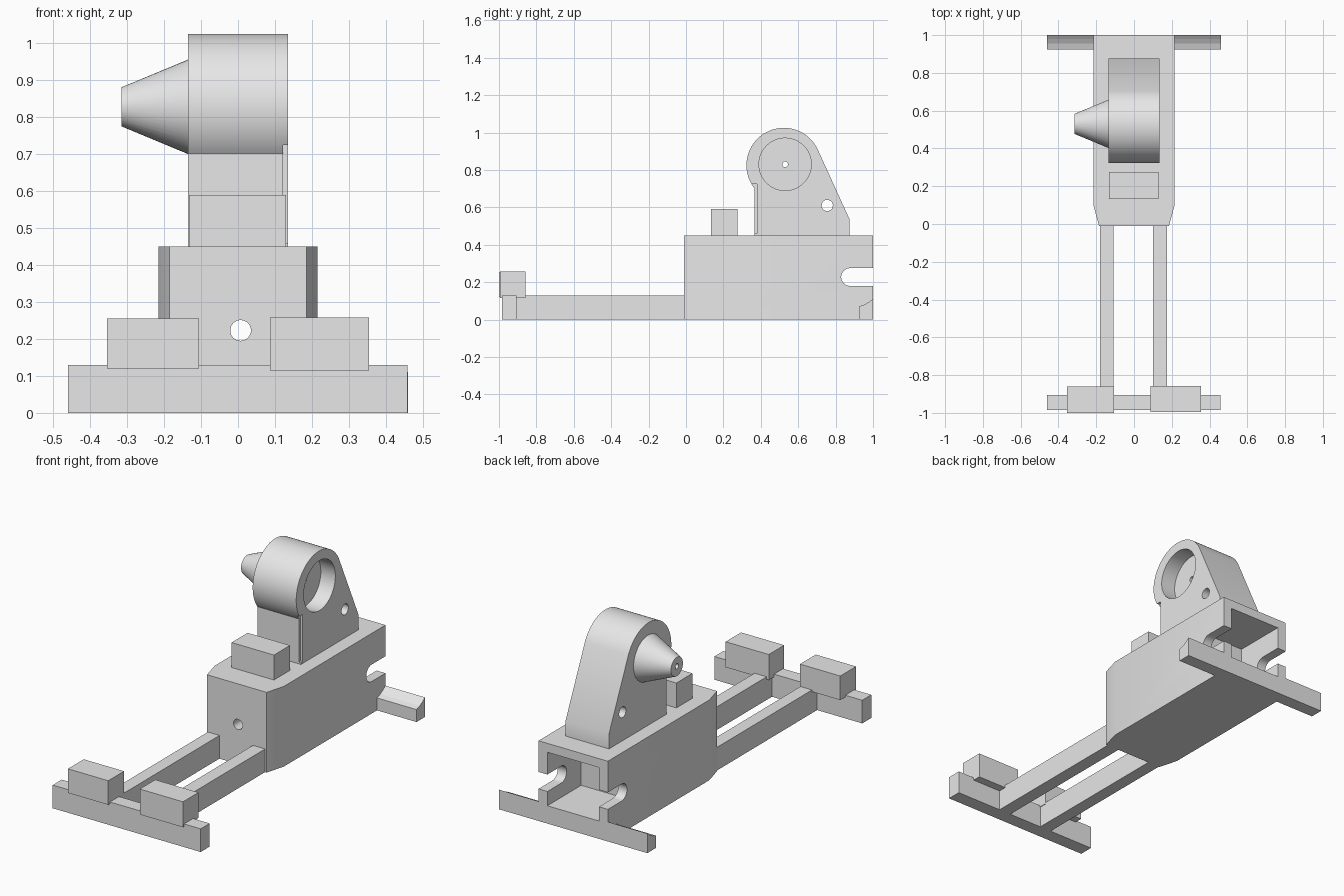
import bpy, bmesh, math
from mathutils import Matrix, Vector

if "Cube" in bpy.data.objects:
    bpy.data.objects.remove(bpy.data.objects["Cube"])

grey = bpy.data.materials.new("plain grey")
grey.diffuse_color = (0.8, 0.8, 0.8, 1)
grey.use_nodes = True
grey.node_tree.nodes["Principled BSDF"].inputs["Base Color"].default_value = grey.diffuse_color


def finish(name, bm):
    bmesh.ops.recalc_face_normals(bm, faces=bm.faces)
    mesh = bpy.data.meshes.new(name)
    bm.to_mesh(mesh)
    bm.free()
    mesh.materials.append(grey)
    ob = bpy.data.objects.new(name, mesh)
    bpy.context.collection.objects.link(ob)
    return ob


def prism(name, points, axis, lo, hi):
    """Extrude a profile: (y, z) points along x, or (x, y) points along z."""
    bm = bmesh.new()
    place = (lambda a, b: (lo, a, b)) if axis == 'x' else (lambda a, b: (a, b, lo))
    face = bm.faces.new([bm.verts.new(place(a, b)) for a, b in points])
    ext = bmesh.ops.extrude_face_region(bm, geom=[face])
    step = Vector((hi - lo, 0, 0)) if axis == 'x' else Vector((0, 0, hi - lo))
    bmesh.ops.translate(bm, vec=step, verts=[v for v in ext['geom'] if isinstance(v, bmesh.types.BMVert)])
    return finish(name, bm)


def box(name, x0, x1, y0, y1, z0, z1):
    return prism(name, [(x0, y0), (x1, y0), (x1, y1), (x0, y1)], 'z', z0, z1)


def rod(name, start, end, r0, r1, sides=48):
    start, end = Vector(start), Vector(end)
    bm = bmesh.new()
    turn = (end - start).to_track_quat('Z', 'Y').to_matrix().to_4x4()
    bmesh.ops.create_cone(bm, cap_ends=True, segments=sides, radius1=r0, radius2=r1,
                          depth=(end - start).length,
                          matrix=Matrix.Translation((start + end) / 2) @ turn)
    return finish(name, bm)


def boolean(ob, cutter, op='DIFFERENCE'):
    mod = ob.modifiers.new("cut", 'BOOLEAN')
    mod.operation, mod.solver, mod.object = op, 'EXACT', cutter
    bpy.context.view_layer.objects.active = ob
    bpy.ops.object.modifier_apply(modifier=mod.name)
    bpy.data.objects.remove(cutter)


def smooth(ob):
    bpy.ops.object.select_all(action='DESELECT')
    ob.select_set(True)
    bpy.context.view_layer.objects.active = ob
    bpy.ops.object.shade_smooth_by_angle(angle=math.radians(30))


def arc(cy, cz, r, a0, a1, n):
    angles = [math.radians(a0 + (a1 - a0) * i / n) for i in range(n + 1)]
    return [(cy + r * math.cos(a), cz + r * math.sin(a)) for a in angles]


# Main housing with tapered front, rear cavity, side slots and a front hole
body = prism("housing", [(-0.185, -0.01), (0.185, -0.01), (0.215, 0.1), (0.215, 1),
                         (-0.215, 1), (-0.215, 0.1)], 'z', 0, 0.45)
boolean(body, box("cavity_cutter", -0.16, 0.16, 0.7, 1.1, 0.10, 0.40))
slot = [(1.1, 0.275)] + arc(0.877, 0.2275, 0.0475, 90, 270, 16) + [(1.1, 0.18)]
boolean(body, prism("slot_cutter", slot, 'x', -0.3, 0.3))
boolean(body, rod("hole_cutter", (0.007, -0.1, 0.223), (0.007, 0.9, 0.223), 0.028, 0.028, 32))
smooth(body)

# Rear cross bar ends with a curved sloping top
rear = [(0.925, 0), (1, 0), (1, 0.11), (0.98, 0.095), (0.955, 0.08), (0.925, 0.07)]
for name, x0, x1 in (("rear_bar_left", -0.46, -0.2), ("rear_bar_right", 0.2, 0.46)):
    prism(name, rear, 'x', x0, x1)

# Front frame: rails, cross bar and blocks
box("rail_left", -0.18, -0.108, -0.92, 0, 0, 0.13)
box("rail_right", 0.1, 0.175, -0.92, 0, 0, 0.13)
box("front_bar", -0.46, 0.458, -0.985, -0.905, 0, 0.13)
box("front_block_left", -0.355, -0.105, -1, -0.86, 0.12, 0.255)
box("front_block_right", 0.087, 0.355, -0.995, -0.858, 0.115, 0.258)

# Small block on top of the housing
box("top_block", -0.133, 0.13, 0.133, 0.275, 0.44, 0.59)

# Tower with round head, bore, cross hole and stepped front edge
cy, cz = 0.523, 0.825
profile = [(0.365, 0.44), (0.875, 0.44), (0.875, 0.535)] + arc(cy, cz, 0.2, 25, 218, 56)
tower = prism("tower", profile, 'x', -0.135, 0.135)
boolean(tower, box("step_cutter", 0.122, 0.2, 0.3, 0.38, 0.46, 0.725))
boolean(tower, rod("cross_hole_cutter", (-0.3, 0.755, 0.61), (0.3, 0.755, 0.61), 0.03, 0.03, 32))
boolean(tower, rod("nozzle_join", (-0.12, 0.53, 0.828), (-0.315, 0.53, 0.828), 0.134, 0.053), 'UNION')
boolean(tower, rod("bore_cutter", (0.045, 0.53, 0.83), (0.3, 0.53, 0.83), 0.14, 0.14, 64))
boolean(tower, rod("pin_cutter", (-0.4, 0.53, 0.83), (0.2, 0.53, 0.83), 0.015, 0.015, 24))
smooth(tower)
